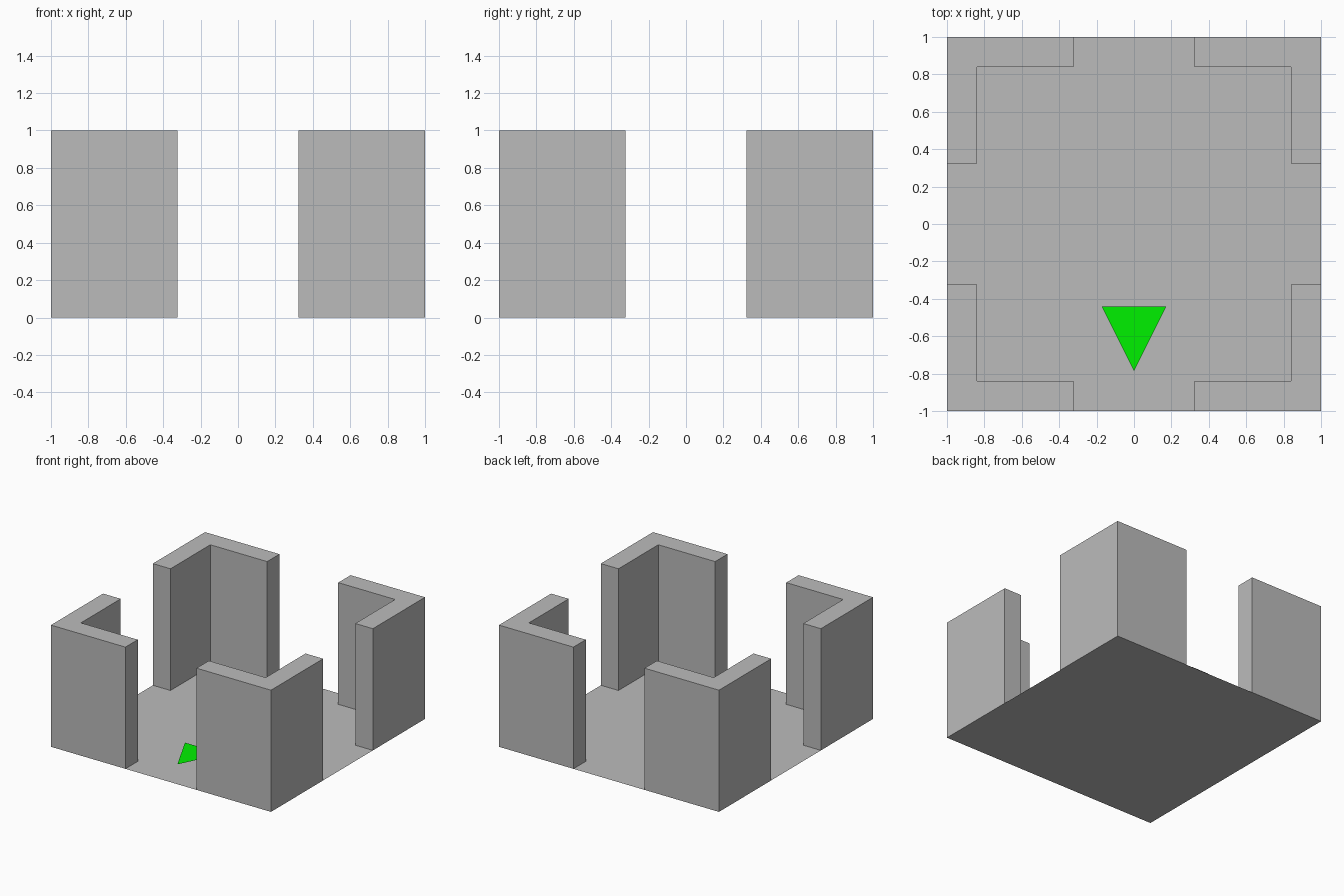
import bpy
import bmesh

if "Cube" in bpy.data.objects:
    bpy.data.objects.remove(bpy.data.objects["Cube"])

GAP = 0.323   # half width of each doorway
INNER = 0.84  # inner face of the walls


def material(name, color):
    mat = bpy.data.materials.new(name)
    mat.diffuse_color = (*color, 1)
    mat.use_nodes = True
    mat.node_tree.nodes["Principled BSDF"].inputs["Base Color"].default_value = mat.diffuse_color
    return mat


def flat_shape(name, points, mat, z=0.0, height=0.0):
    """Make a flat polygon, or an open-bottomed extrusion if height is given."""
    bm = bmesh.new()
    face = bm.faces.new([bm.verts.new((x, y, z)) for x, y in points])
    if height:
        top = bmesh.ops.extrude_face_region(bm, geom=[face])["geom"]
        verts = [v for v in top if isinstance(v, bmesh.types.BMVert)]
        bmesh.ops.translate(bm, verts=verts, vec=(0, 0, height))
        # the floor closes the underside
        bmesh.ops.delete(bm, geom=[f for f in bm.faces if all(v.co.z < z + 1e-4 for v in f.verts)],
                         context='FACES_ONLY')
        bmesh.ops.recalc_face_normals(bm, faces=bm.faces[:])
        if max(bm.faces, key=lambda f: f.calc_center_median().z).normal.z < 0:
            bmesh.ops.reverse_faces(bm, faces=bm.faces[:])
    mesh = bpy.data.meshes.new(name)
    bm.to_mesh(mesh)
    bm.free()
    mesh.materials.append(mat)
    obj = bpy.data.objects.new(name, mesh)
    bpy.context.collection.objects.link(obj)
    return obj


grey = material("dark_grey", (0.5, 0.5, 0.5))
green = material("green", (0.0, 0.88, 0.0))

# Floor sheet
flat_shape("floor", [(-1, -1), (1, -1), (1, 1), (-1, 1)], grey)

# L-shaped corner wall, mirrored to all four corners
walls = flat_shape("corner_walls", [(GAP, 1), (1, 1), (1, GAP), (INNER, GAP),
                                    (INNER, INNER), (GAP, INNER)], grey, height=1.0)
mirror = walls.modifiers.new("four_corners", 'MIRROR')
mirror.use_axis = (True, True, False)
mirror.use_mirror_merge = False

# Green direction marker floating just above the floor, pointing to the front
flat_shape("direction_marker", [(0, -0.787), (0.173, -0.441), (-0.173, -0.441)], green, z=0.042)
